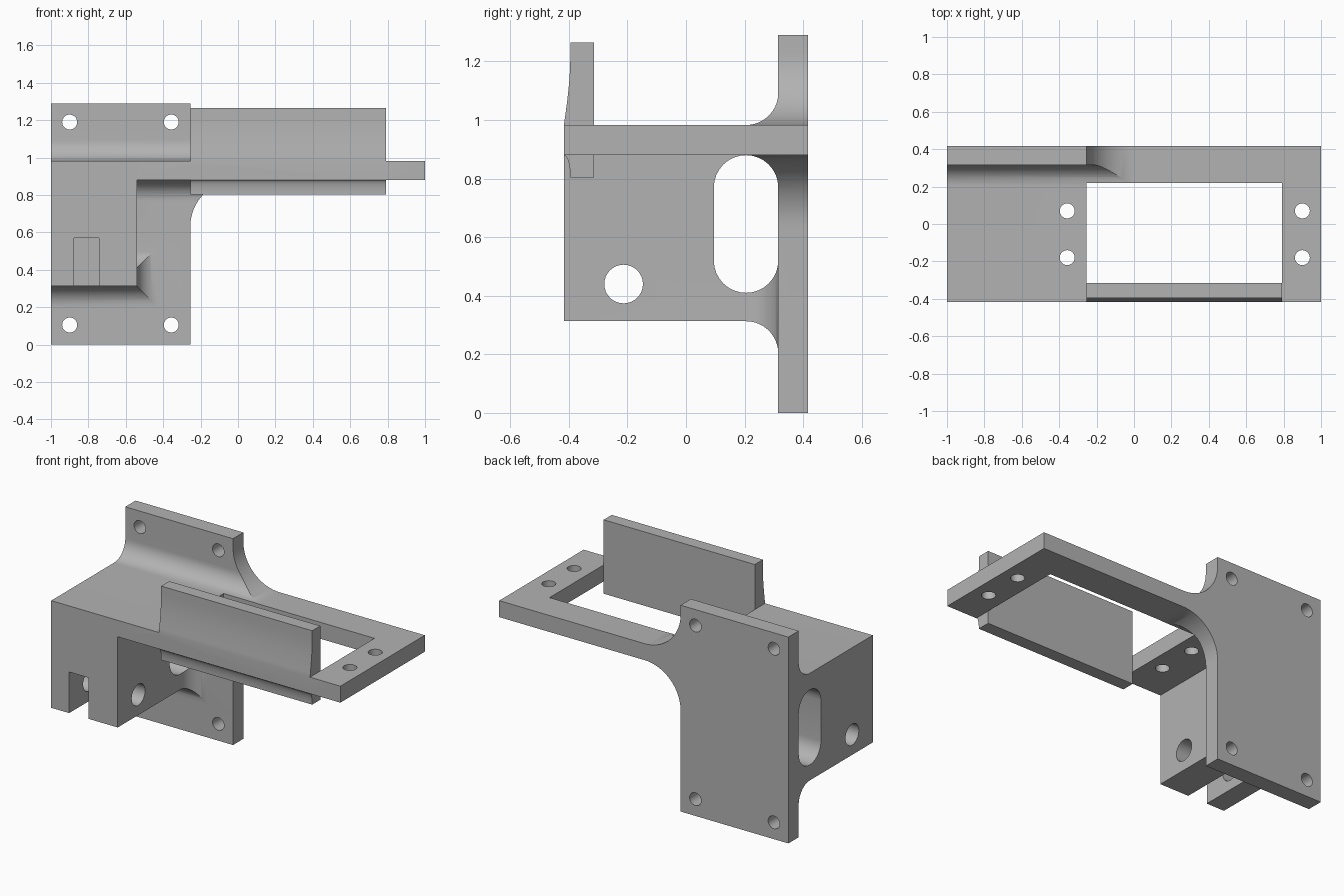
import bpy, bmesh, math

if "Cube" in bpy.data.objects:
    bpy.data.objects.remove(bpy.data.objects["Cube"])

grey = bpy.data.materials.new("plain grey")
grey.diffuse_color = (0.45, 0.45, 0.45, 1)
grey.use_nodes = True
grey.node_tree.nodes["Principled BSDF"].inputs["Base Color"].default_value = grey.diffuse_color


def prism(name, pts, axis, lo, hi):
    """Extrude a 2D outline along an axis."""
    place = {"x": lambda a, b, t: (t, a, b),
             "y": lambda a, b, t: (a, t, b),
             "z": lambda a, b, t: (a, b, t)}[axis]
    bm = bmesh.new()
    ends = [[bm.verts.new(place(a, b, t)) for a, b in pts] for t in (lo, hi)]
    n = len(pts)
    bm.faces.new(ends[0])
    bm.faces.new(ends[1][::-1])
    for i in range(n):
        j = (i + 1) % n
        bm.faces.new((ends[0][i], ends[1][i], ends[1][j], ends[0][j]))
    bmesh.ops.recalc_face_normals(bm, faces=bm.faces)
    me = bpy.data.meshes.new(name)
    bm.to_mesh(me)
    bm.free()
    me.materials.append(grey)
    ob = bpy.data.objects.new(name, me)
    bpy.context.collection.objects.link(ob)
    return ob


def box(name, x0, x1, y0, y1, z0, z1):
    return prism(name, [(x0, y0), (x1, y0), (x1, y1), (x0, y1)], "z", z0, z1)


def arc(cx, cy, rx, a0, a1, n=16, ry=None):
    ry = ry or rx
    angles = [math.radians(a0 + (a1 - a0) * i / n) for i in range(n + 1)]
    return [(cx + rx * math.cos(a), cy + ry * math.sin(a)) for a in angles]


def circle(cx, cy, r, n=32):
    return arc(cx, cy, r, 0, 360, n)[:-1]


def combine(target, other, op):
    mod = target.modifiers.new("combine", "BOOLEAN")
    mod.operation, mod.solver, mod.object = op, "EXACT", other
    bpy.context.view_layer.objects.active = target
    bpy.ops.object.modifier_apply(modifier=mod.name)
    bpy.data.objects.remove(other, do_unlink=True)


def cut(target, other):
    combine(target, other, "DIFFERENCE")


def add(target, other):
    combine(target, other, "UNION")


L, PR, END = -1.0, -0.255, 1.0          # left edge, plate right edge, arm end
F, B = -0.417, 0.417                    # front and back
PF, R = 0.315, 0.11                     # plate front face, inner fillet radius
Z0, Z1, WZ = 0.88, 0.983, 0.313         # shelf underside, shelf top, wall bottom
BIG = 0.25                              # plate to arm fillet
FY = PF - R                             # where the inner fillets start

# back plate and arm outline with big fillets
outline = [(L, 0), (PR, 0)] + arc(PR + BIG, Z0 - BIG, BIG, 180, 90)
outline += [(END, Z0), (END, Z1)]
outline += arc(PR + BIG, Z1 + BIG, BIG, 270, 180) + [(PR, 1.29), (L, 1.29)]
body = prism("mounting_bracket", outline, "y", FY, B)

# concave fillets where shelf and wall meet the plate
cut(body, prism("top_cut", [(0.1, 1.4), (0.1, Z1)]
                + arc(FY, Z1 + R, R, 270, 360) + [(PF, 1.4)], "x", -1.2, 1.2))
cut(body, prism("bottom_cut", [(0.1, -0.1), (0.1, WZ)]
                + arc(FY, WZ - R, R, 90, 0) + [(PF, -0.1)], "x", -1.2, 1.2))
cut(body, prism("side_cut", [(0.1, 0.1), (-0.54, 0.1)]
                + arc(-0.54 + R, FY, R, 180, 90) + [(0.1, PF)], "z", -0.1, 0.6))

# side wall and shelf
add(body, box("wall", L, -0.54, F, FY + 0.004, WZ, Z1))
add(body, box("shelf", L, END, F, FY + 0.004, Z0, Z1))

# long rounded slot, cross bore, front notch and shelf opening
cut(body, prism("slot", arc(FY, Z0 - R, R, 0, 180) + arc(FY, 0.52, R, 180, 360),
                "x", -1.2, 0.5))
cut(body, prism("bore", circle(-0.213, 0.44, 0.066), "x", -1.2, 0))
cut(body, box("notch", -0.876, -0.742, -0.6, 0.0, 0.2, 0.57))
cut(body, box("opening", PR, 0.79, -0.315, 0.22, 0.7, 1.2))

# screw holes
for x in (-0.9, -0.357):
    for z in (0.105, 1.19):
        cut(body, prism("plate_hole", circle(x, z, 0.04), "y", 0.25, 0.6))
for x in (-0.357, 0.9):
    for y in (0.07, -0.18):
        cut(body, prism("shelf_hole", circle(x, y, 0.04), "z", 0.7, 1.2))

# front fence with swept front face
fence = [(-0.315, 0.803), (-0.395, 0.803)]
fence += arc(F, 0.803, 0.022, 0, 90, 10, Z0 - 0.803)
fence += [(F, Z1)] + [(F + 0.022 * math.sin(t * math.pi / 20), Z1 + 0.24 * t / 10)
                      for t in range(1, 11)]
fence += [(-0.395, 1.265), (-0.315, 1.265)]
add(body, prism("fence", fence, "x", PR, 0.79))

# smooth curved faces, keep edges sharp
bpy.ops.object.select_all(action="DESELECT")
body.select_set(True)
bpy.context.view_layer.objects.active = body
bpy.ops.object.shade_smooth_by_angle(angle=math.radians(25))
